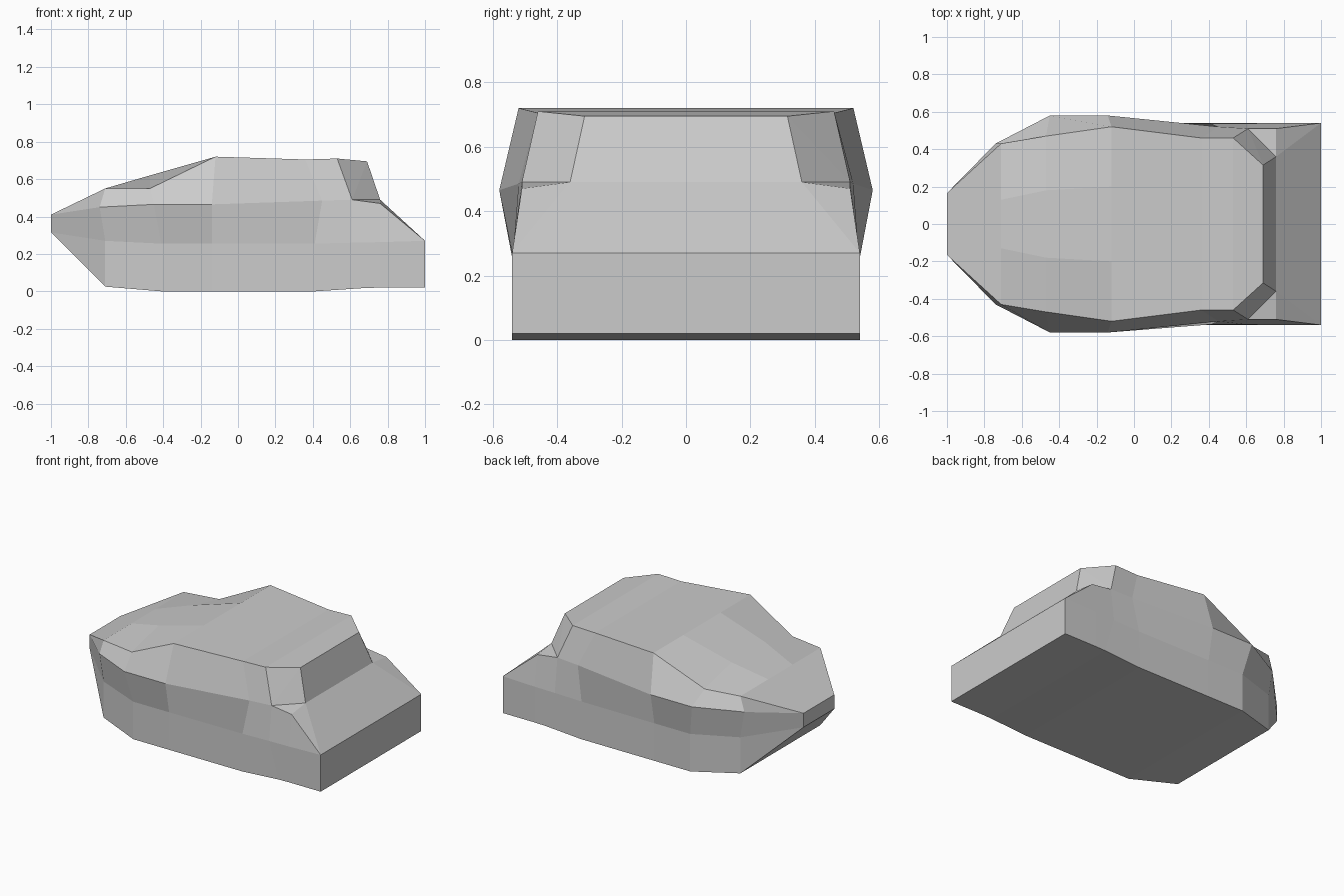
import bpy, bmesh

if "Cube" in bpy.data.objects:
    bpy.data.objects.remove(bpy.data.objects["Cube"])

# Lengthwise profile lines of one half, from nose to tail (x, half width, z)
nose_low, nose_high = (-1, .165, .315), (-1, .165, .41)
tail_low, tail_high = (1, .54, .02), (1, .54, .27)
pillar = (.61, .51, .49)
window_foot = (.76, .36, .49)

keel = [nose_low, (-.71, .43, .025), (-.41, .54, 0), (-.14, .54, 0), (.41, .54, 0),
        *[(.68, .54, .018)] * 3, (.76, .54, .02), tail_low]
mid = [nose_low, (-.71, .43, .27), (-.41, .54, .255), (-.14, .54, .255), (.41, .537, .255),
       *[(.61, .538, .26)] * 3, (.76, .54, .263), tail_high]
belt = [nose_high, (-.74, .43, .45), (-.45, .58, .465), (-.14, .58, .465), (.45, .52, .485),
        *[pillar] * 3, (.76, .51, .47), tail_high]
shoulder = [nose_high, (-.71, .43, .55), (-.47, .47, .55), (-.12, .52, .72), (.36, .46, .705),
            (.53, .46, .71), (.69, .315, .695), window_foot, window_foot, tail_high]
ridge = [nose_high, (-.71, .13, .55), (-.47, .18, .62), (-.12, .2, .72), (.36, .2, .705),
         (.53, .2, .71), (.69, .2, .695), *[(.76, .2, .49)] * 2, tail_high]


def mirrored(row):
    return [(x, -y, z) for x, y, z in row]


half = [keel, mid, belt, shoulder, ridge]
rows = half + [mirrored(r) for r in reversed(half)]

bm = bmesh.new()
known = {}


def add_face(points):
    """Add a face, sharing vertices and skipping collapsed corners."""
    points = list(dict.fromkeys(points))
    if len(points) < 3:
        return
    verts = []
    for p in points:
        if p not in known:
            known[p] = bm.verts.new(p)
        verts.append(known[p])
    if bm.faces.get(verts) is None:
        bm.faces.new(verts)


# Skin between neighbouring profile lines, all the way around
for a, b in zip(rows, rows[1:] + rows[:1]):
    for i in range(len(a) - 1):
        add_face([a[i], a[i + 1], b[i + 1], b[i]])

# Nose and tail caps
for low, high in ((nose_low, nose_high), (tail_low, tail_high)):
    add_face([low, high] + mirrored([high, low]))

bmesh.ops.recalc_face_normals(bm, faces=bm.faces)
mesh = bpy.data.meshes.new("car_body")
bm.to_mesh(mesh)
bm.free()
body = bpy.data.objects.new("car_body", mesh)
bpy.context.collection.objects.link(body)
